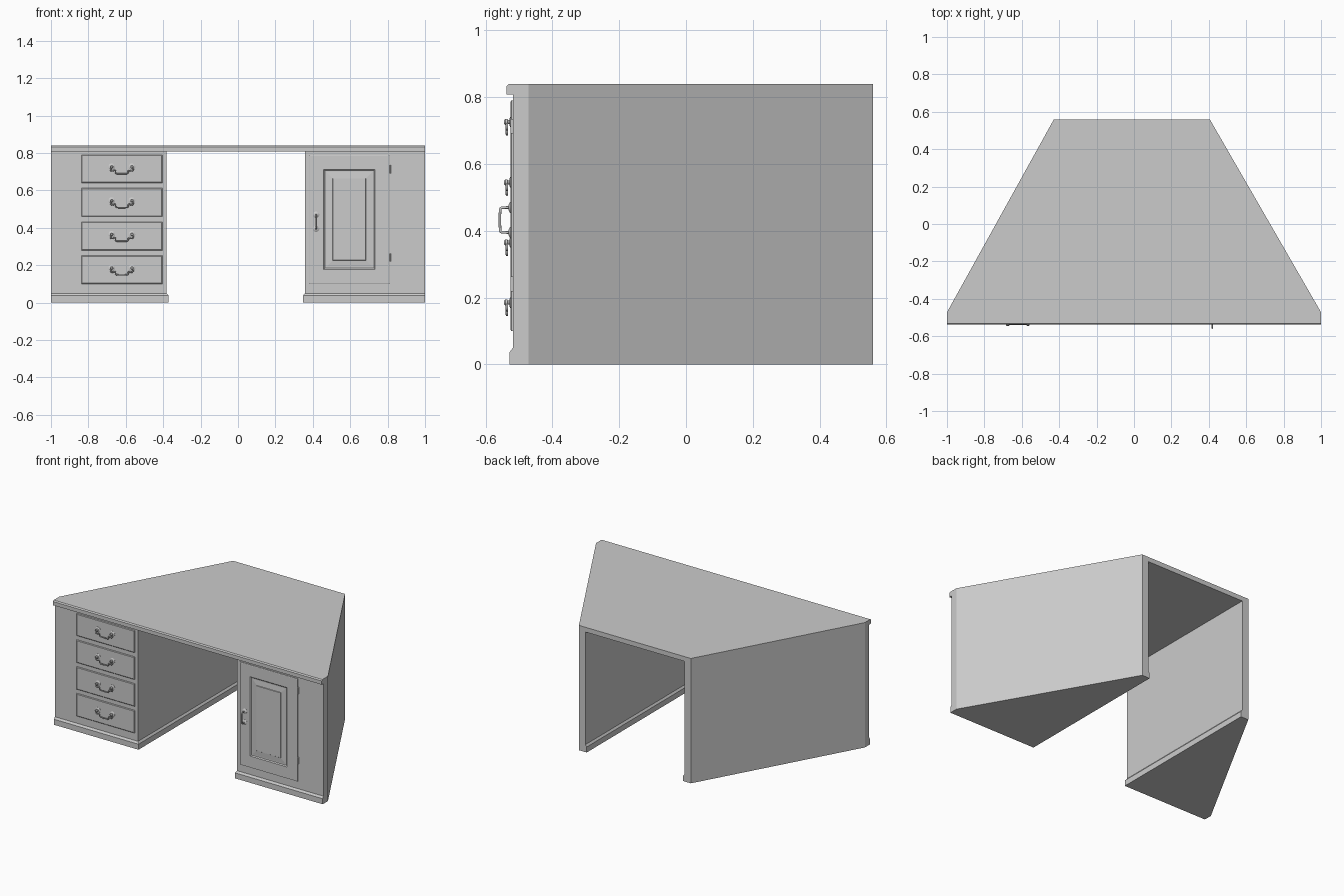
import bpy, bmesh, math
from mathutils import Vector

if "Cube" in bpy.data.objects:
    bpy.data.objects.remove(bpy.data.objects["Cube"])

FRONT, BACK, SIDE = -0.518, 0.56, -0.472


def mesh_object(name, bm):
    bmesh.ops.recalc_face_normals(bm, faces=bm.faces)
    me = bpy.data.meshes.new(name)
    bm.to_mesh(me)
    bm.free()
    ob = bpy.data.objects.new(name, me)
    bpy.context.collection.objects.link(ob)
    return ob


def loft(name, loops):
    """Closed solid through a list of point loops of equal length."""
    bm = bmesh.new()
    rows = [[bm.verts.new(p) for p in loop] for loop in loops]
    n = len(rows[0])
    for a, b in zip(rows, rows[1:]):
        for i in range(n):
            j = (i + 1) % n
            bm.faces.new((a[i], a[j], b[j], b[i]))
    bm.faces.new(rows[0])
    bm.faces.new(rows[-1])
    return mesh_object(name, bm)


def smooth(ob):
    bpy.ops.object.select_all(action='DESELECT')
    bpy.context.view_layer.objects.active = ob
    ob.select_set(True)
    bpy.ops.object.shade_smooth_by_angle(angle=math.radians(40))


def panel(name, x0, x1, z0, z1, rings):
    """Front panel from nested rectangles given as (inset, y)."""
    return loft(name, [[(x0 + d, y, z0 + d), (x1 - d, y, z0 + d),
                        (x1 - d, y, z1 - d), (x0 + d, y, z1 - d)] for d, y in rings])


def turned(name, x, z, profile, sides=20):
    """Round part pointing forward; profile is (radius, y)."""
    smooth(loft(name, [[(x + r * math.cos(2 * math.pi * i / sides), y,
                         z + r * math.sin(2 * math.pi * i / sides))
                        for i in range(sides)] for r, y in profile]))


def tube(name, points, radius):
    """Smooth bent rod through the points."""
    cu = bpy.data.curves.new(name, 'CURVE')
    cu.dimensions = '3D'
    cu.bevel_depth = radius
    cu.bevel_resolution = 3
    cu.resolution_u = 6
    cu.use_fill_caps = True
    sp = cu.splines.new('NURBS')
    sp.points.add(len(points) - 1)
    for p, co in zip(sp.points, points):
        p.co = (*co, 1)
    sp.use_endpoint_u = True
    sp.order_u = 3
    ob = bpy.data.objects.new(name, cu)
    bpy.context.collection.objects.link(ob)
    bpy.ops.object.select_all(action='DESELECT')
    bpy.context.view_layer.objects.active = ob
    ob.select_set(True)
    bpy.ops.object.convert(target='MESH')
    smooth(bpy.context.object)


# Trapezoid top with eased front edge
loft("desk_top", [[(-1, -0.538 + d, z), (1, -0.538 + d, z), (1, SIDE, z),
                   (0.405, BACK, z), (-0.428, BACK, z), (-1, SIDE, z)]
                  for d, z in ((0, 0.808), (0, 0.833), (0.007, 0.84))])

# Pedestals with a plinth on the front and inner sides
for name, s, inner, back in (("left_pedestal", -1, 0.381, 0.428),
                             ("right_pedestal", 1, 0.357, 0.405)):
    loft(name, [[(s, FRONT - d, z), (s * (inner - d), FRONT - d, z),
                 (s * (inner - d), BACK, z), (s * back, BACK, z), (s, SIDE, z)]
                for d, z in ((0.01, 0), (0.01, 0.037), (0.004, 0.045),
                             (0, 0.05), (0, 0.808))])

# Drawers with hanging bail handles
knob = [(0.018, FRONT), (0.018, -0.525), (0.012, -0.528), (0.006, -0.529),
        (0.006, -0.533), (0.009, -0.535), (0.009, -0.541), (0.005, -0.545)]
for n, (z0, z1) in enumerate(((0.641, 0.79), (0.46, 0.612), (0.28, 0.432), (0.1, 0.252)), 1):
    panel(f"drawer_{n}", -0.837, -0.404, z0, z1,
          [(0, -0.515), (0, -0.521), (0.004, -0.524)])
    cx, h = -0.621, z0 + 0.085
    for side, s in (("left", -1), ("right", 1)):
        turned(f"drawer_{n}_{side}_knob", cx + s * 0.054, h, knob)
    half = [(0.056, 0), (0.064, -0.018), (0.05, -0.024), (0.034, -0.016),
            (0.034, -0.036), (0.014, -0.037)]
    pts = [(cx - x, -0.536, h + z) for x, z in half]
    pts += [(cx + x, -0.536, h + z) for x, z in reversed(half)]
    tube(f"drawer_{n}_bail", pts, 0.0038)

# Door with a grooved frame and raised field
panel("door", 0.38, 0.81, 0.1, 0.79,
      [(0, -0.51), (0, -0.523), (0.003, -0.525), (0.078, -0.525), (0.084, -0.519),
       (0.092, -0.519), (0.125, -0.522), (0.127, -0.525)])

# Door pull
for end, z in (("upper", 0.47), ("lower", 0.395)):
    turned(f"door_pull_{end}_rosette", 0.418, z,
           [(0.017, FRONT), (0.017, -0.526), (0.011, -0.53), (0.005, -0.532)])
tube("door_pull", [(0.418, y, z) for y, z in (
    (-0.522, 0.47), (-0.548, 0.47), (-0.556, 0.468), (-0.557, 0.455), (-0.557, 0.433),
    (-0.557, 0.41), (-0.556, 0.397), (-0.548, 0.395), (-0.522, 0.395))], 0.004)

# Hinge barrels
for end, z in (("upper", 0.713), ("lower", 0.241)):
    tube(f"{end}_hinge", [(0.813, -0.52, z + d) for d in (-0.022, 0, 0.022)], 0.005)
